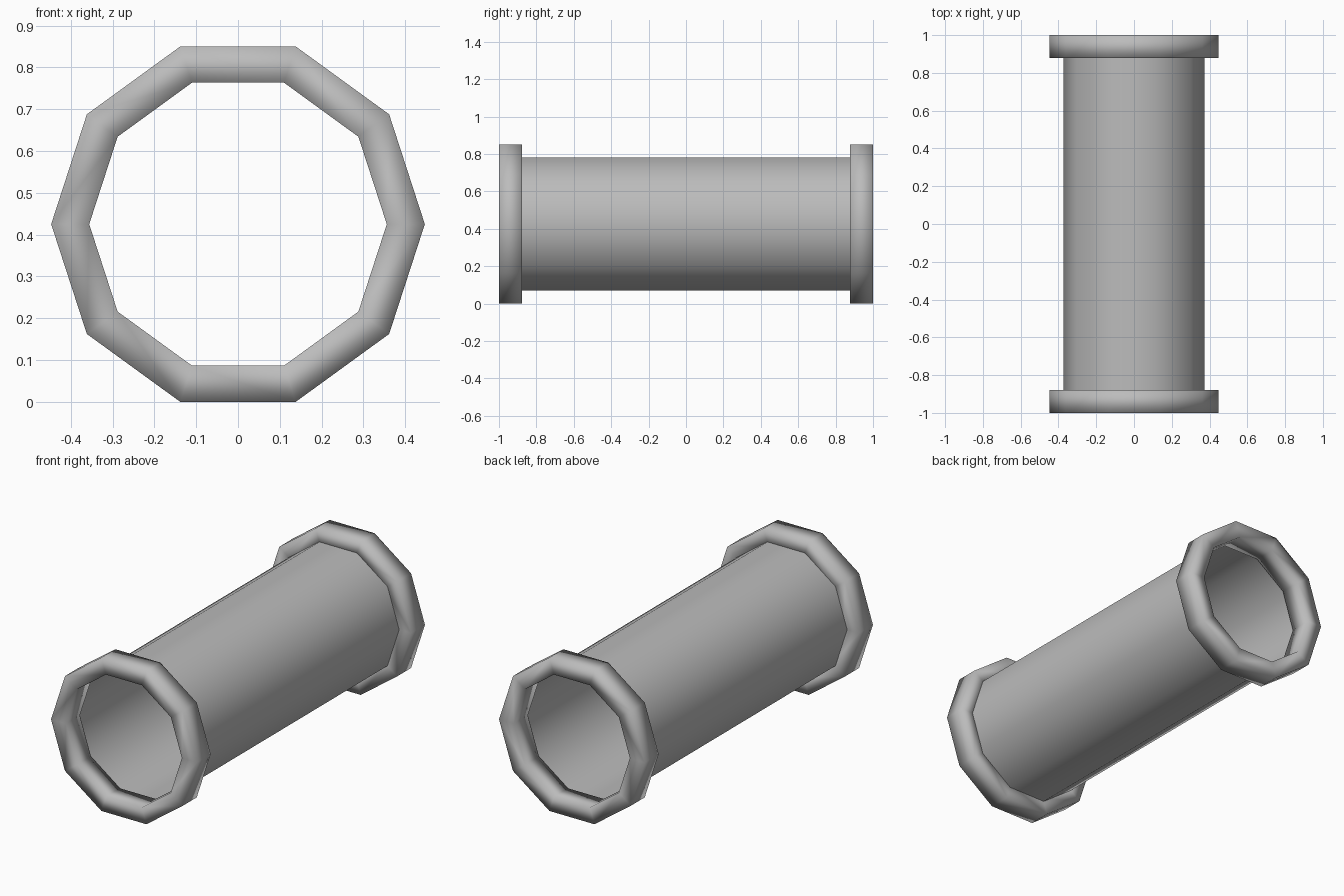
import bpy, bmesh, math

if "Cube" in bpy.data.objects:
    bpy.data.objects.remove(bpy.data.objects["Cube"])

SIDES = 10
R_RIM, R_PIPE, R_BORE = 0.447, 0.374, 0.356
HALF, RIM_Y = 1.0, 0.878
CENTRE_Z = R_RIM * math.sin(math.radians(72))

grey = bpy.data.materials.new("grey")
grey.diffuse_color = (0.5, 0.5, 0.5, 1)
grey.use_nodes = True
grey.node_tree.nodes["Principled BSDF"].inputs["Base Color"].default_value = grey.diffuse_color


def revolve(name, profile, closed):
    """Sweep a (y, radius) profile around the y axis, smooth shaded."""
    bm = bmesh.new()
    rings = []
    for i in range(SIDES):
        a = 2 * math.pi * i / SIDES
        rings.append([bm.verts.new((r * math.cos(a), y, CENTRE_Z + r * math.sin(a)))
                      for y, r in profile])
    n = len(profile)
    for i in range(SIDES):
        a, b = rings[i], rings[(i + 1) % SIDES]
        for j in range(n if closed else n - 1):
            k = (j + 1) % n
            bm.faces.new((a[j], a[k], b[k], b[j])).smooth = True
    bmesh.ops.recalc_face_normals(bm, faces=bm.faces)
    mesh = bpy.data.meshes.new(name)
    bm.to_mesh(mesh)
    bm.free()
    mesh.materials.append(grey)
    bpy.context.collection.objects.link(bpy.data.objects.new(name, mesh))


# Thin open tube
revolve("pipe_body", [(-0.98, R_PIPE), (0.98, R_PIPE)], False)

# Thick ring at each end
for s, name in ((-1, "front_rim"), (1, "back_rim")):
    revolve(name, [(s * HALF, R_BORE), (s * HALF, R_RIM),
                   (s * RIM_Y, R_RIM), (s * RIM_Y, R_BORE)], True)
